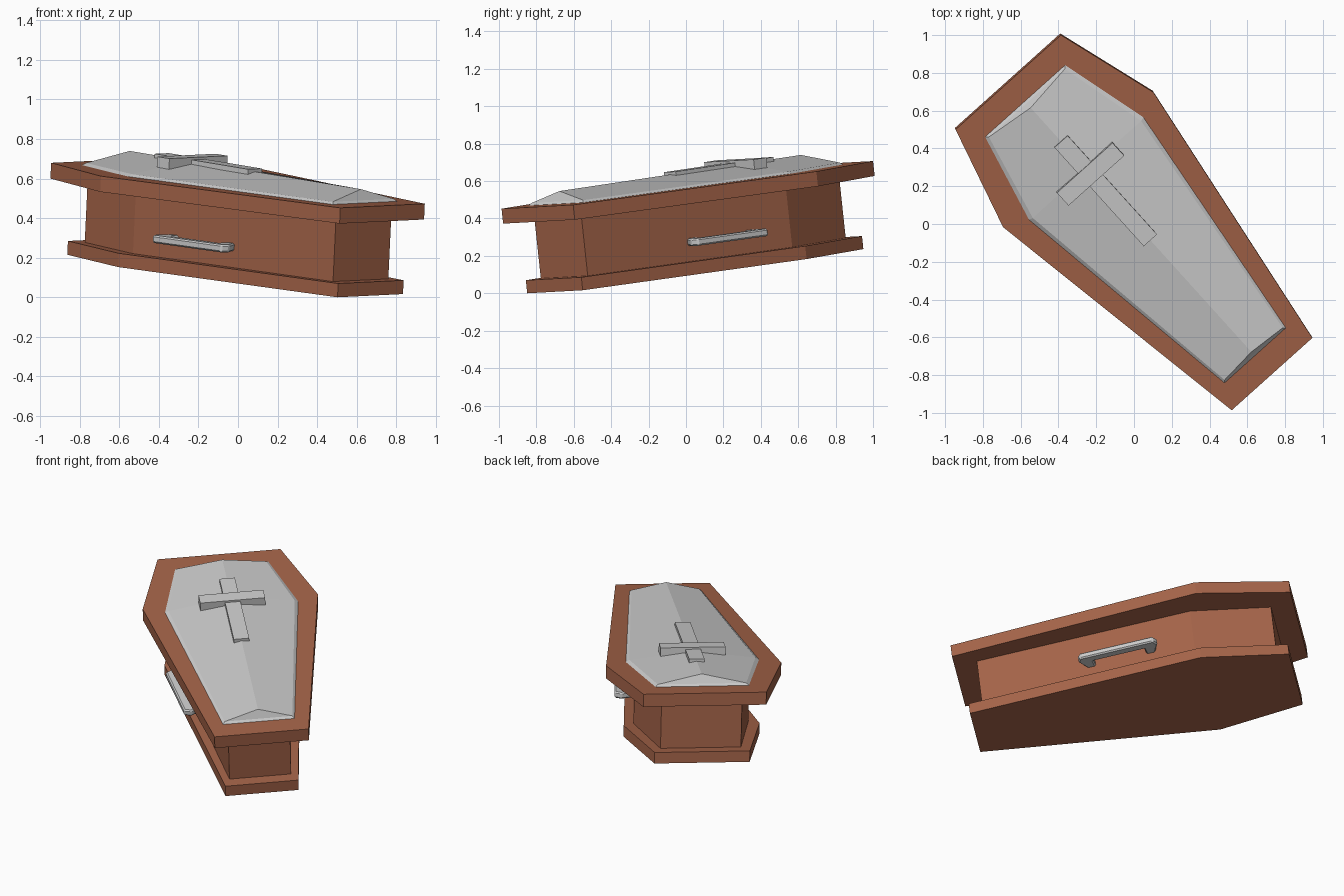
import bpy, bmesh
from mathutils import Matrix, Vector

if "Cube" in bpy.data.objects:
    bpy.data.objects.remove(bpy.data.objects["Cube"])

# Tilted coffin frame: X across, Y toward the head, Z out of the lid
N = Vector((0.047, -0.107, 1)).normalized()
Y = Vector((-0.668, 0.745, 0))
Y = (Y - N * Y.dot(N)).normalized()
X = Y.cross(N)
FRAME = Matrix((X, Y, N)).transposed().to_4x4()
FRAME.translation = (-0.295, 0.34, 0.632)

wood = bpy.data.materials.new("brown_wood")
wood.diffuse_color = (0.37, 0.125, 0.065, 1)
wood.use_nodes = True
wood.node_tree.nodes["Principled BSDF"].inputs["Base Color"].default_value = wood.diffuse_color


def outline(sx, sy):
    """Six-sided coffin outline scaled about its middle."""
    half = [(0.375, 0.556), (0.535, 0.0), (0.287, -1.539)]
    right = [(x * sx, -0.49 + (y + 0.49) * sy) for x, y in half]
    return right + [(-x, y) for x, y in reversed(right)]


def finish(name, bm, mat=None, local=Matrix()):
    bmesh.ops.recalc_face_normals(bm, faces=bm.faces)
    me = bpy.data.meshes.new(name)
    bm.to_mesh(me)
    bm.free()
    ob = bpy.data.objects.new(name, me)
    bpy.context.collection.objects.link(ob)
    ob.matrix_world = FRAME @ local
    if mat:
        me.materials.append(mat)
    return ob


def prism(name, pts, z0, z1, mat=None, local=Matrix()):
    bm = bmesh.new()
    f = bm.faces.new([bm.verts.new((x, y, z0)) for x, y in pts])
    top = bmesh.ops.extrude_face_region(bm, geom=[f])["geom"]
    bmesh.ops.translate(bm, vec=(0, 0, z1 - z0),
                        verts=[v for v in top if isinstance(v, bmesh.types.BMVert)])
    return finish(name, bm, mat, local)


def rect(x, y0, y1):
    return [(-x, y0), (x, y0), (x, y1), (-x, y1)]


# Wooden tiers
prism("base_plinth", outline(0.775, 0.942), -0.464, -0.394, wood)
prism("coffin_body", outline(0.655, 0.868), -0.40, -0.07, wood)
prism("lid_rim", outline(1, 1), -0.08, 0.0, wood)

# Grey ridged lid panel: narrow bevel, then a gabled roof
bm = bmesh.new()
low = [bm.verts.new((x, y, 0)) for x, y in outline(0.76, 0.872)]
edge = [bm.verts.new((x, y, 0.012)) for x, y in outline(0.72, 0.86)]
ridge = [bm.verts.new((0, y, 0.066)) for y in (0.383, -0.06, -1.37)]
bm.faces.new(low)
for i in range(6):
    j = (i + 1) % 6
    bm.faces.new((low[i], low[j], edge[j], edge[i]))
for i in range(2):
    bm.faces.new((edge[i], edge[i + 1], ridge[i + 1], ridge[i]))
    bm.faces.new((edge[4 - i], edge[5 - i], ridge[i], ridge[i + 1]))
bm.faces.new((edge[0], edge[5], ridge[0]))
bm.faces.new((edge[2], edge[3], ridge[2]))
finish("lid_panel", bm)

# Cross on the lid
prism("cross_upright", rect(0.047, -0.567, 0.142), 0.045, 0.08)
prism("cross_bar", rect(0.198, -0.137, -0.045), 0.035, 0.092)

# Side handles: U profile, one per long side
half = [(0.16, 0.06), (0.16, -0.01), (0.21, -0.01), (0.25, 0.08), (0.23, 0.12)]
profile = half + [(-x, y) for x, y in reversed(half)]
for side, name in ((1, "handle_right"), (-1, "handle_left")):
    out = Vector((side * 0.993, -0.12, 0)).normalized()
    along = out.cross(Vector((0, 0, 1)))
    local = Matrix((along, out, Vector((0, 0, 1)))).transposed().to_4x4()
    local.translation = (side * 0.292, -0.52, -0.29)
    ob = prism(name, profile, -0.02, 0.02, None, local)
    bev = ob.modifiers.new("chamfer", "BEVEL")
    bev.width = 0.008
    bev.segments = 1
